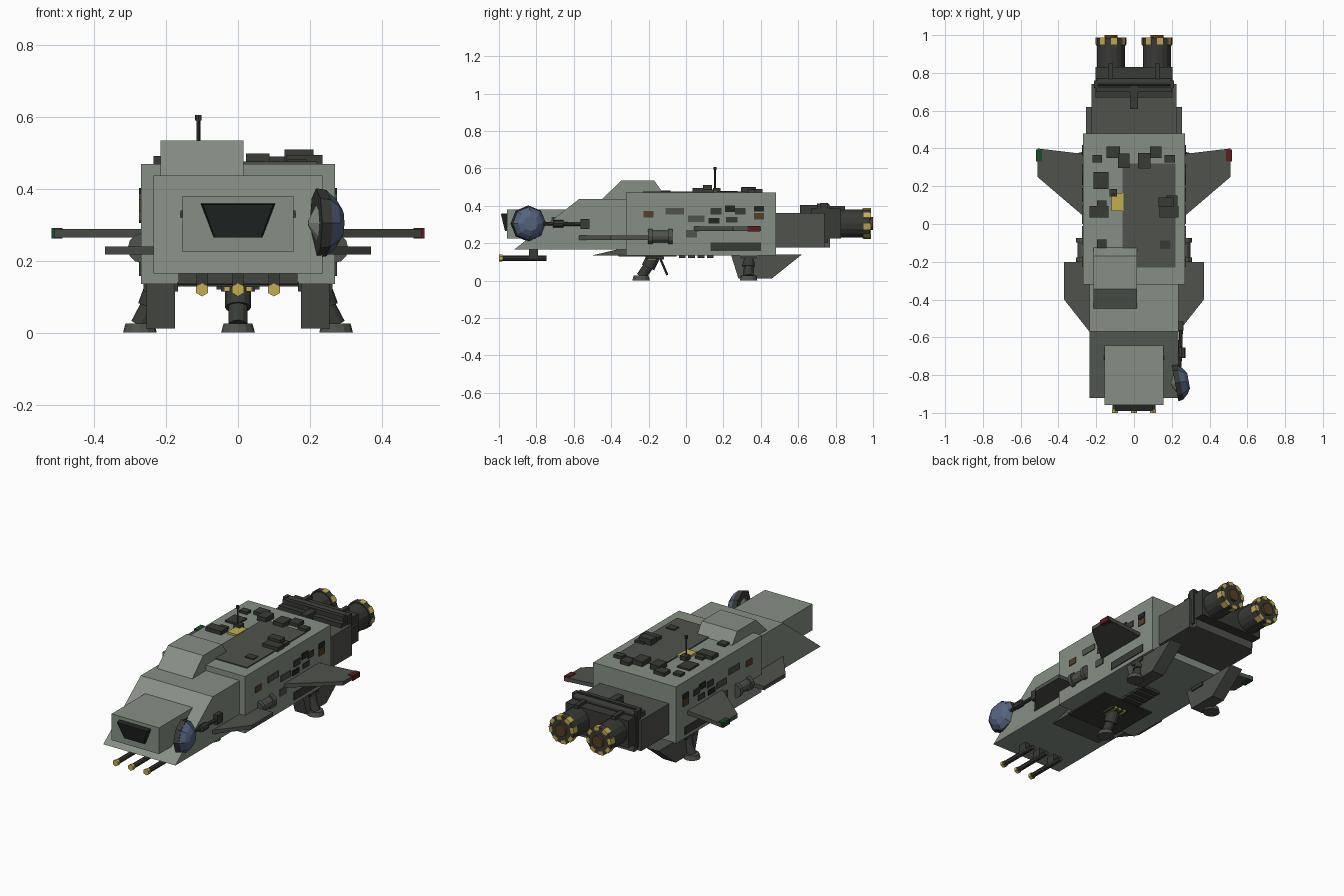
import bpy, bmesh, math
from mathutils import Vector, Matrix

if "Cube" in bpy.data.objects:
    bpy.data.objects.remove(bpy.data.objects["Cube"])


def mat(name, r, g, b):
    m = bpy.data.materials.new(name)
    m.diffuse_color = (r, g, b, 1)
    m.use_nodes = True
    m.node_tree.nodes["Principled BSDF"].inputs["Base Color"].default_value = m.diffuse_color
    return m


HULL = mat("hull_paint", .24, .275, .235)
DARK = mat("dark_panel", .078, .085, .073)
METAL = mat("gunmetal", .04, .043, .037)
BLACK = mat("glass_black", .015, .02, .017)
YELLOW = mat("hazard_yellow", .55, .42, .08)
BLUE = mat("dish_blue", .09, .13, .22)
RED = mat("port_red", .12, .01, .015)
GREEN = mat("port_green", .01, .07, .02)
BROWN = mat("lit_window", .09, .05, .02)


def finish(name, bm, m):
    bmesh.ops.recalc_face_normals(bm, faces=bm.faces)
    me = bpy.data.meshes.new(name)
    bm.to_mesh(me)
    bm.free()
    ob = bpy.data.objects.new(name, me)
    bpy.context.collection.objects.link(ob)
    me.materials.append(m)
    return ob


def box(name, x, y, z, m):
    """Box from (min, max) ranges."""
    bm = bmesh.new()
    size = [b - a for a, b in (x, y, z)]
    mid = [(a + b) / 2 for a, b in (x, y, z)]
    bmesh.ops.create_cube(bm, size=1, matrix=Matrix.Translation(mid) @ Matrix.Diagonal((*size, 1)))
    return finish(name, bm, m)


def prism(name, pts, lo, hi, axis, m):
    """Extrude a 2D profile; axis 'x' uses (y,z) points, axis 'z' uses (x,y)."""
    bm = bmesh.new()
    put = (lambda p, t: (t, *p)) if axis == 'x' else (lambda p, t: (*p, t))
    a = [bm.verts.new(put(p, lo)) for p in pts]
    b = [bm.verts.new(put(p, hi)) for p in pts]
    bm.faces.new(a)
    bm.faces.new(b)
    for i in range(len(pts)):
        j = (i + 1) % len(pts)
        bm.faces.new((a[i], a[j], b[j], b[i]))
    return finish(name, bm, m)


def rod(name, p, q, r, m, r2=None, n=12):
    """Cylinder or cone between two points."""
    p, q = Vector(p), Vector(q)
    d = q - p
    bm = bmesh.new()
    rot = d.to_track_quat('Z', 'Y').to_matrix().to_4x4()
    bmesh.ops.create_cone(bm, cap_ends=True, segments=n, radius1=r, radius2=r if r2 is None else r2,
                          depth=d.length, matrix=Matrix.Translation((p + q) / 2) @ rot)
    return finish(name, bm, m)


# Main hull, sloped nose and raised cabin
box("main_hull", (-.27, .27), (-.32, .48), (.135, .47), HULL)
prism("nose_wedge", [(-.92, .165), (-.57, .437), (-.31, .437), (-.31, .165)], -.235, .235, 'x', HULL)
box("cockpit", (-.155, .155), (-.957, -.64), (.225, .38), HULL)
prism("upper_cabin", [(-.455, .43), (-.345, .535), (-.17, .535), (-.12, .465), (-.12, .43)], -.215, .015, 'x', HULL)
prism("belly_wedge", [(-.5, .135), (-.36, .168), (-.2, .168), (-.2, .13)], -.165, .165, 'x', DARK)
box("belly_panel", (-.17, .17), (-.36, -.05), (.128, .14), METAL)

# Cockpit window, leaning outward at the top
bm = bmesh.new()
shape = [(-.105, .36), (.105, .36), (.07, .268), (-.07, .268)]
back = [bm.verts.new((x, -.95, z)) for x, z in shape]
front = [bm.verts.new((x * .93, -.99 if z > .3 else -.968, z - .003)) for x, z in shape]
bm.faces.new(back)
bm.faces.new(front)
for i in range(4):
    bm.faces.new((back[i], back[i - 1], front[i - 1], front[i]))
finish("cockpit_window", bm, BLACK)

# Roof panel and roof equipment: (centre x, centre y, width, length, top)
box("roof_panel", (-.06, .22), (-.23, .32), (.46, .476), DARK)
roof = [(-.11, .38, .07, .06, .49), (-.055, .335, .06, .075, .5), (.055, .335, .065, .08, .498),
        (.115, .38, .06, .06, .49), (.19, .345, .055, .04, .488), (-.195, .345, .05, .04, .485),
        (-.175, .23, .08, .09, .48), (-.185, .065, .1, .06, .492), (.185, .065, .1, .06, .495),
        (.17, .115, .08, .05, .51), (.2, .12, .06, .06, .488), (-.17, -.105, .05, .045, .482),
        (.165, -.11, .055, .045, .482), (-.11, .165, .04, .04, .495), (-.17, .1, .05, .05, .485)]
for x, y, w, l, t in roof:
    box("roof_equipment", (x - w / 2, x + w / 2), (y - l / 2, y + l / 2), (.46, t), METAL)
box("roof_hatch", (-.12, -.055), (.07, .165), (.46, .481), YELLOW)
rod("antenna", (-.11, .155, .46), (-.11, .155, .6), .005, METAL, n=8)
rod("antenna_tip", (-.11, .155, .59), (-.11, .155, .606), .009, METAL, n=8)

# Engine section
box("engine_block", (-.225, .225), (.47, .74), (.178, .36), DARK)
box("engine_floor", (-.2, .2), (.6, .77), (.178, .24), DARK)
box("engine_bulkhead", (-.205, .205), (.67, .83), (.225, .385), METAL)
box("engine_spine", (-.02, .02), (.61, .75), (.35, .405), METAL)
rod("engine_crossbar", (-.2, .75, .395), (.2, .75, .395), .02, METAL)
box("engine_cross_plate", (-.2, .2), (.7, .725), (.38, .412), METAL)

for s in (-1, 1):
    # Engines with striped nozzle rings
    cx, cz = s * .122, .305
    rod("engine_barrel", (cx, .8, cz), (cx, .955, cz), .075, METAL, n=16)
    rod("engine_ring", (cx, .945, cz), (cx, .985, cz), .08, METAL, n=16)
    rod("exhaust_core", (cx, .98, cz), (cx, 1.0, cz), .035, BROWN, n=12)
    for k in range(8):
        a = k * math.pi / 4 + math.pi / 16
        stripe = box("ring_stripe", (-.016, .016), (.95, .988), (.06, .081), YELLOW)
        stripe.matrix_world = Matrix.Translation((cx, 0, cz)) @ Matrix.Rotation(a, 4, 'Y')
    box("engine_bracket", (s * .122 - .012, s * .122 + .012), (.76, .85), (.37, .4), METAL)
    box("engine_side_plate", tuple(sorted((s * .19, s * .212))), (.72, .76), (.2, .415), METAL)

    # Wings, canards, wing-tip lights and ventral fins
    prism("rear_wing", [(s * x, y) for x, y in [(.26, .37), (.512, .4), (.512, .25), (.26, .035)]],
          .265, .288, 'z', DARK)
    box("wing_light", tuple(sorted((s * .488, s * .519))), (.33, .395), (.262, .292), RED if s > 0 else GREEN)
    prism("front_wing", [(s * x, y) for x, y in [(.2, -.2), (.37, -.2), (.37, -.4), (.232, -.575), (.2, -.575)]],
          .217, .24, 'z', DARK)
    prism("ventral_fin", [(.24, .14), (.62, .14), (.46, .012), (.28, .012)],
          *sorted((s * .175, s * .255)), 'x', DARK)

    # Side details: (y, z, length, height, material)
    side = [(-.2, .355, .055, .035, BROWN), (-.06, .37, .1, .035, DARK), (.055, .33, .09, .035, DARK),
            (.16, .37, .06, .035, METAL), (.235, .385, .055, .035, BLACK), (.29, .37, .055, .035, METAL),
            (.245, .325, .06, .03, METAL), (.39, .345, .055, .035, BROWN), (.39, .385, .055, .03, BLACK),
            (.03, .25, .06, .04, DARK), (.15, .32, .06, .03, BLACK), (.265, .18, .27, .045, METAL)]
    for y, z, l, h, m in side:
        box("side_detail", tuple(sorted((s * .25, s * .275))), (y - l / 2, y + l / 2), (z - h / 2, z + h / 2), m)
    rod("side_tank", (s * .265, -.19, .235), (s * .265, -.085, .235), .033, DARK)
    for y in (-.19, -.085):
        rod("tank_band", (s * .265, y - .012, .235), (s * .265, y + .012, .235), .042, DARK)
    box("cockpit_side_vent", tuple(sorted((s * .15, s * .16))), (-.72, -.68), (.3, .34), METAL)

# Belly vents
for i in range(4):
    y = -.02 + i * .05
    box("belly_vent", (-.06, .06), (y - .018, y + .018), (.12, .14), METAL)

# Nose guns with hexagonal muzzles
for x in (-.1, 0, .1):
    rod("gun_barrel", (x, -.99, .12), (x, -.745, .12), .014, METAL, n=8)
    rod("gun_muzzle", (x, -1.0, .12), (x, -.982, .12), .019, YELLOW, n=6)
    box("gun_mount", (x - .015, x + .015), (-.84, -.79), (.12, .17), METAL)

# Landing legs: hip, foot centre
for hx, hy, fx, fy in [(0, -.165, 0, -.24), (-.215, .335, -.273, .335), (.215, .335, .273, .335)]:
    rod("leg_upper", (hx, hy, .15), ((hx + fx) / 2, (hy + fy) / 2, .07), .036, METAL)
    rod("leg_lower", (hx, hy, .13), (fx, fy, .02), .027, METAL)
    rod("leg_foot", (fx, fy, 0), (fx, fy, .026), .047, DARK, r2=.04)
    rod("leg_strut", (hx, hy + .02, .135), (hx, hy + .065, .03), .006, METAL, n=6)
    box("leg_collar", (hx - .048, hx + .048), (hy - .045, hy + .045), (.115, .14), METAL)
    for k in (-1, 0, 1):
        box("leg_stripe", (hx + k * .03 - .007, hx + k * .03 + .007), (hy - .047, hy + .047), (.114, .127), YELLOW)

# Sensor dish on the right of the nose, angled slightly backward
axis = Vector((.98, .18, 0)).normalized()
c = Vector((.235, -.84, .305))
rod("dish_rim", c - axis * .018, c + axis * .012, .097, METAL, r2=.092, n=8)
rod("dish_shell", c + axis * .012, c + axis * .038, .09, BLUE, r2=.068, n=8)
rod("dish_face", c + axis * .038, c + axis * .055, .068, BLUE, r2=.04, n=8)
rod("dish_feed", c - axis * .018, c - axis * .04, .05, HULL, r2=.008, n=8)
rod("dish_arm", (.24, -.8, .305), (.25, -.53, .3), .01, METAL, n=8)
rod("dish_joint", (.252, -.71, .305), (.252, -.655, .305), .02, METAL, n=8)
box("dish_base", (.225, .262), (-.565, -.515), (.275, .33), METAL)
